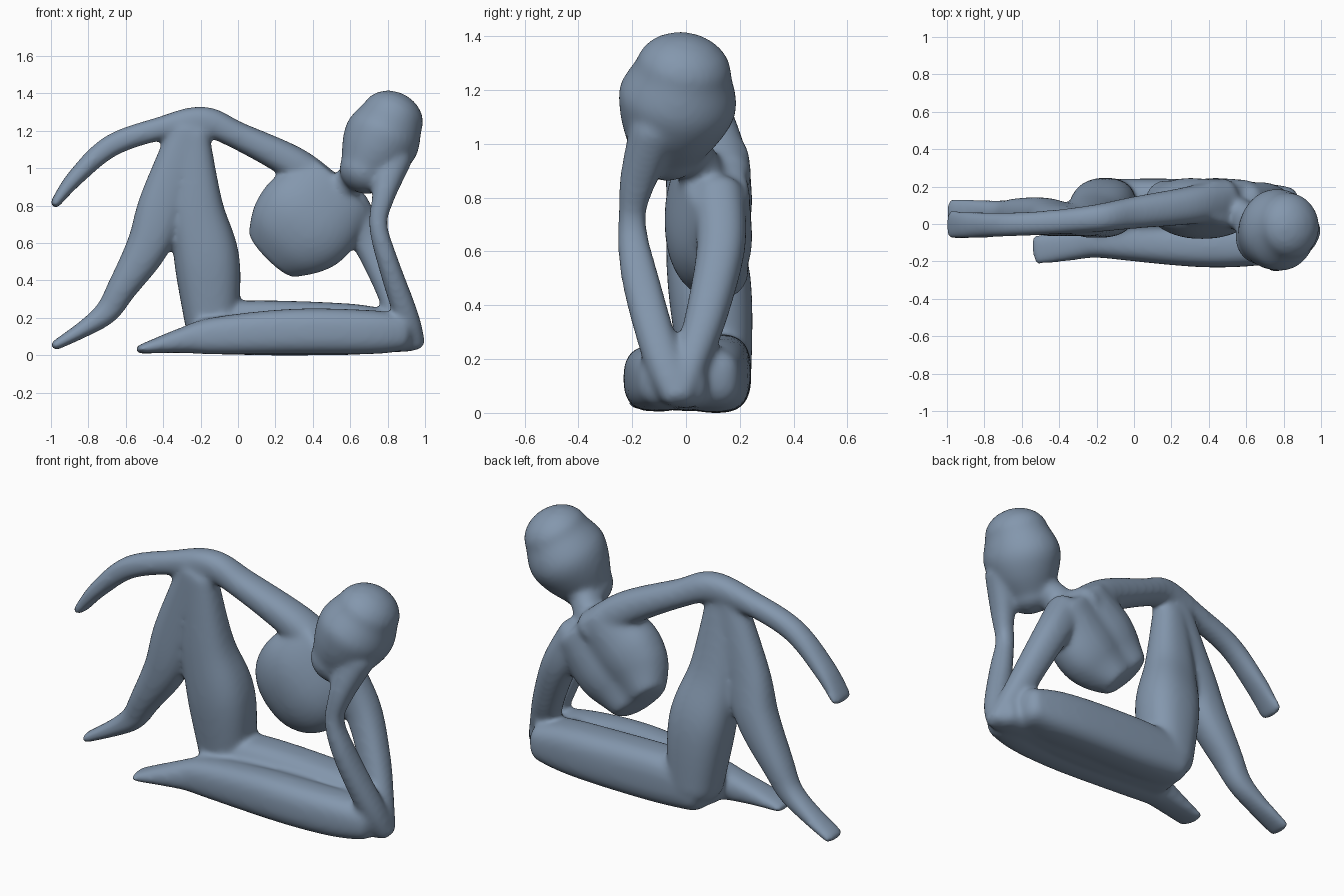
import bpy, bmesh
from math import cos, sin, pi, exp, copysign
from mathutils import Vector

if "Cube" in bpy.data.objects:
    bpy.data.objects.remove(bpy.data.objects["Cube"])

SEG = 32    # vertices around each limb
SUB = 6     # rings between two stations
parts = []


def catmull(pts, f):
    """Smooth curve through pts, f from 0 to 1."""
    n = len(pts)
    if n == 1:
        return pts[0]
    i = min(int(f * (n - 1)), n - 2)
    t = f * (n - 1) - i
    a, b, c, d = (pts[max(0, min(n - 1, k))] for k in range(i - 1, i + 3))
    return 0.5 * (2*b + (c-a)*t + (2*a - 5*b + 4*c - d)*t*t + (3*b - a - 3*c + d)*t**3)


def limb(name, path, y, depth, power=2.3, cap=0.7, groove=0.0):
    """Loft round-ended tube through (x, z, half-thickness); y and half-depth vary along it."""
    path = [Vector(p) for p in path]
    count = (len(path) - 1) * SUB
    rings = []
    for i in range(count + 1):
        f = i / count
        p = catmull(path, f)
        rings.append((Vector((p.x, catmull(y, f), p.y)), p.z, catmull(depth, f)))
    # frame of every ring, with shrinking rings that round off both ends
    frames = []
    for i, (c, r, d) in enumerate(rings):
        tan = (rings[min(i + 1, count)][0] - rings[max(i - 1, 0)][0]).normalized()
        if i == 0:
            for a in (80, 60, 40, 20):
                a *= pi / 180
                frames.append((c - tan * cap * min(r, d) * sin(a), tan, r * cos(a), d * cos(a)))
        frames.append((c, tan, r, d))
        if i == count:
            for a in (20, 40, 60, 80):
                a *= pi / 180
                frames.append((c + tan * cap * min(r, d) * sin(a), tan, r * cos(a), d * cos(a)))
    bm = bmesh.new()
    loops = []
    for c, tan, r, d in frames:
        side = Vector((0, 1, 0))
        side = (side - tan * side.dot(tan)).normalized()
        up = tan.cross(side)
        loop = []
        for k in range(SEG):
            ca, sa = cos(2 * pi * k / SEG), sin(2 * pi * k / SEG)
            u = copysign(abs(ca) ** (2 / power), ca) * r
            v = copysign(abs(sa) ** (2 / power), sa) * d
            if sa > 0.3:
                v -= groove * exp(-(u / 0.07) ** 2)
            loop.append(bm.verts.new(c + up * u + side * v))
        loops.append(loop)
    for a, b in zip(loops, loops[1:]):
        for k in range(SEG):
            j = (k + 1) % SEG
            bm.faces.new((a[k], a[j], b[j], b[k]))
    bm.faces.new(loops[0])
    bm.faces.new(loops[-1])
    bmesh.ops.recalc_face_normals(bm, faces=bm.faces)
    me = bpy.data.meshes.new(name)
    bm.to_mesh(me)
    bm.free()
    ob = bpy.data.objects.new(name, me)
    bpy.context.collection.objects.link(ob)
    parts.append(ob)


# egg-shaped head and short neck
limb("head", [(.67, .98, .135), (.725, 1.075, .187), (.775, 1.17, .205), (.825, 1.27, .172)],
     y=(-.08, -.055, -.03, -.01), depth=(.14, .195, .222, .182), power=2, cap=.82)
limb("neck", [(.50, .84, .09), (.59, .93, .078), (.68, 1.02, .09)], y=(.09, -.02), depth=(.085,))

# torso, cut off at the waist, with a spine groove on the back
limb("torso", [(.54, .90, .24), (.39, .745, .285), (.28, .64, .26), (.185, .545, .175)],
     y=(.12, .09, .10, .15), depth=(.13, .168, .155, .105), cap=.2, groove=.025)

# raised arm lying across the knee
limb("resting_arm", [(.48, .88, .10), (.30, 1.025, .092), (0, 1.175, .074), (-.19, 1.252, .08),
                     (-.42, 1.212, .063), (-.68, 1.12, .06), (-.87, .95, .046), (-.98, .81, .026)],
     y=(.13, .05, 0, -.005), depth=(.115, .082, .064, .08))

# propping arm: upper arm down to the elbow, forearm up to the head
limb("upper_arm", [(.59, .80, .11), (.70, .62, .095), (.80, .40, .084), (.87, .22, .078), (.945, .07, .055)],
     y=(.12, .13, .085, .03, -.03), depth=(.10, .08, .06))
limb("forearm", [(.945, .07, .055), (.90, .21, .066), (.795, .52, .056), (.75, .70, .05),
                 (.775, .84, .06), (.83, 1.05, .10)],
     y=(-.03, -.09, -.175, -.20, -.185, -.12), depth=(.065, .072, .052, .09))

# two legs lying on the ground, merged at the hip by a bridge
limb("lying_front_leg", [(.86, .12, .10), (.70, .125, .118), (.30, .128, .122), (-.12, .105, .10),
                         (-.31, .078, .066), (-.53, .032, .022)],
     y=(-.07, -.12, -.09, -.14), depth=(.11, .113, .09, .08), power=2.6)
limb("lying_back_thigh", [(.81, .13, .11), (.60, .14, .137), (.10, .148, .147), (-.16, .145, .13)],
     y=(.07, .11, .11), depth=(.13,), power=2.8)
limb("hip_bridge", [(.91, .10, .08), (.45, .12, .112), (-.18, .11, .095)],
     y=(-.01, .01), depth=(.09, .14, .13), power=2.8)

# bent leg: thigh up to the knee, shin down to the foot
limb("raised_thigh", [(-.14, .15, .14), (-.165, .50, .175), (-.22, .80, .14), (-.24, 1.18, .088)],
     y=(.11, .085, .04, .01), depth=(.135, .155, .115, .075), power=2.4)
limb("shin_and_foot", [(-.27, 1.20, .10), (-.40, .82, .128), (-.48, .59, .115), (-.62, .36, .08),
                       (-.70, .235, .066), (-.82, .145, .046), (-.98, .052, .026)],
     y=(.01, .055, .065), depth=(.075, .10, .066, .072))

# fuse the parts into one flowing surface
bpy.ops.object.select_all(action='DESELECT')
for p in parts:
    p.select_set(True)
bpy.context.view_layer.objects.active = parts[0]
bpy.ops.object.join()
figure = bpy.context.view_layer.objects.active
figure.name = figure.data.name = "reclining_figure"
fuse = figure.modifiers.new("fuse", 'REMESH')
fuse.mode = 'VOXEL'
fuse.voxel_size = 0.012
blend = figure.modifiers.new("blend", 'SMOOTH')
blend.factor = 0.5
blend.iterations = 24
bpy.ops.object.convert(target='MESH')
figure = bpy.context.view_layer.objects.active
figure.data.shade_smooth()

# blue-grey stone
stone = bpy.data.materials.new("blue_grey")
stone.diffuse_color = (0.23, 0.31, 0.42, 1)
stone.use_nodes = True
stone.node_tree.nodes["Principled BSDF"].inputs["Base Color"].default_value = stone.diffuse_color
figure.data.materials.clear()
figure.data.materials.append(stone)

# rest it on the ground
low = min(v.co.z for v in figure.data.vertices)
for v in figure.data.vertices:
    v.co.z -= low
